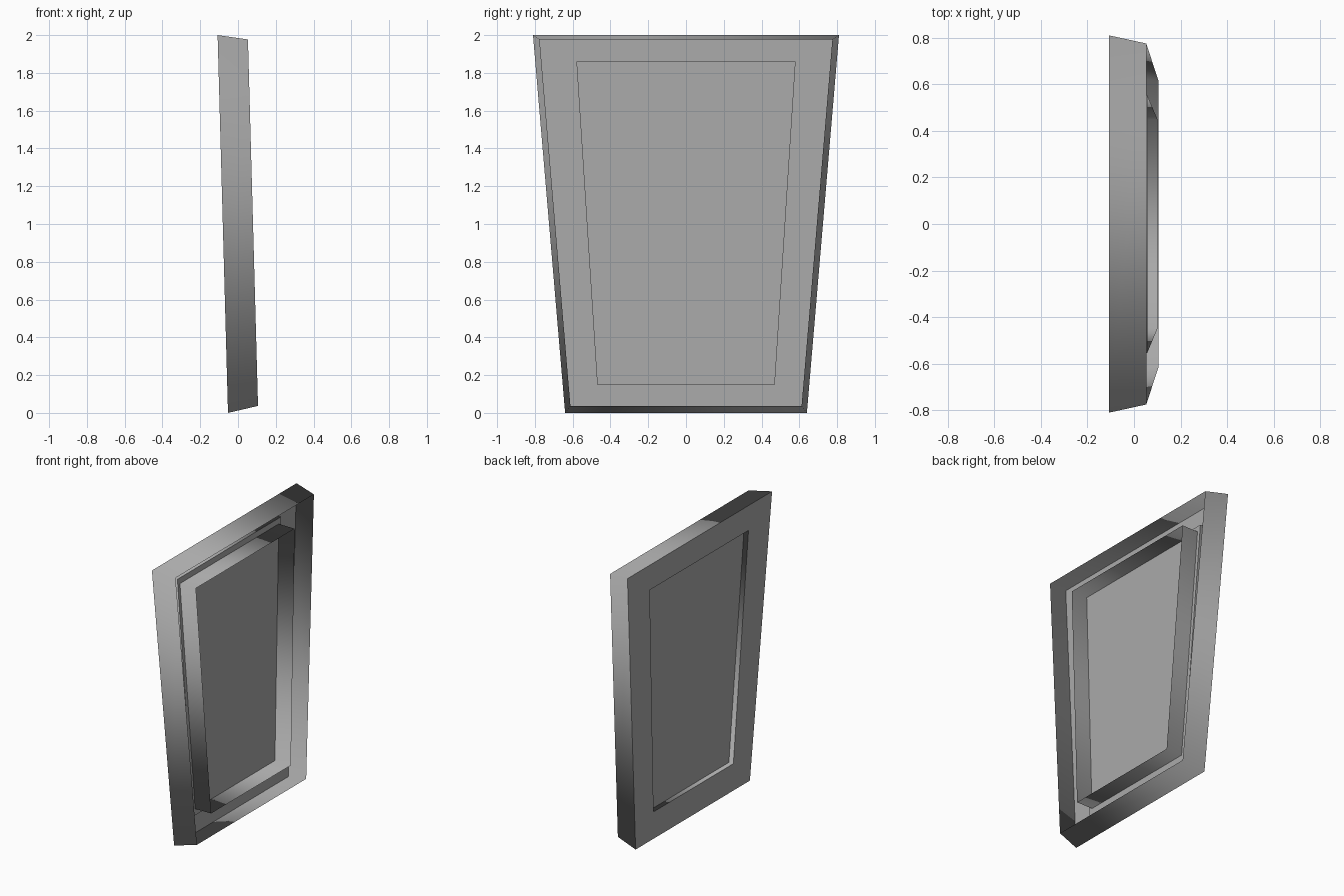
import bpy

cube = bpy.data.objects.get("Cube")
if cube:
    bpy.data.objects.remove(cube, do_unlink=True)

grey = bpy.data.materials.new("mid_grey")
grey.use_nodes = True
colour = (0.4, 0.4, 0.4, 1)
grey.diffuse_color = colour
grey.node_tree.nodes["Principled BSDF"].inputs["Base Color"].default_value = colour

# Trapezoid outlines: half width at top, half width at bottom, top z, bottom z
BACK = (0.81, 0.64, 2.0, 0.0)
RIM = (0.775, 0.612, 1.977, 0.037)
LIP = (0.58, 0.47, 1.86, 0.15)
TRAY = (0.553, 0.447, 1.82, 0.195)
DEPTH, STEP = 0.16, 0.035


def ring(outline, depth):
    """Four corners of an outline, lying on the leaning panel plane."""
    top, bottom, high, low = outline
    corners = ((-bottom, low), (bottom, low), (top, high), (-top, high))
    return [(-0.053 - 0.0275 * z + depth, y, z) for y, z in corners]


def build(name, rings, smooth_bands, cap=False):
    """Bridge successive rings; chosen bands are smooth walls, others flat."""
    verts = [p for outline, depth in rings for p in ring(outline, depth)]
    faces, smooth = [], []
    for band in range(len(rings) - 1):
        a, b = band * 4, band * 4 + 4
        for i in range(4):
            j = (i + 1) % 4
            faces.append((a + i, a + j, b + j, b + i))
            smooth.append(band in smooth_bands)
    if cap:
        faces.append((0, 1, 2, 3))
        smooth.append(False)
    mesh = bpy.data.meshes.new(name)
    mesh.from_pydata(verts, [], faces)
    mesh.polygons.foreach_set("use_smooth", smooth)
    mesh.materials.append(grey)
    mesh.update()
    obj = bpy.data.objects.new(name, mesh)
    bpy.context.collection.objects.link(obj)
    return obj


# Tapered outer wall, flat back border and the shallow step into the recess
build("outer_frame", [(RIM, DEPTH), (BACK, 0), (TRAY, 0), (TRAY, STEP)], {0, 2})
# Low lip around the foot of the tray
build("tray_lip", [(LIP, 0), (LIP, STEP), (TRAY, STEP)], {0})
# Open inner tray with its floor panel
build("inner_tray", [(TRAY, STEP), (TRAY, DEPTH)], {0}, cap=True)
